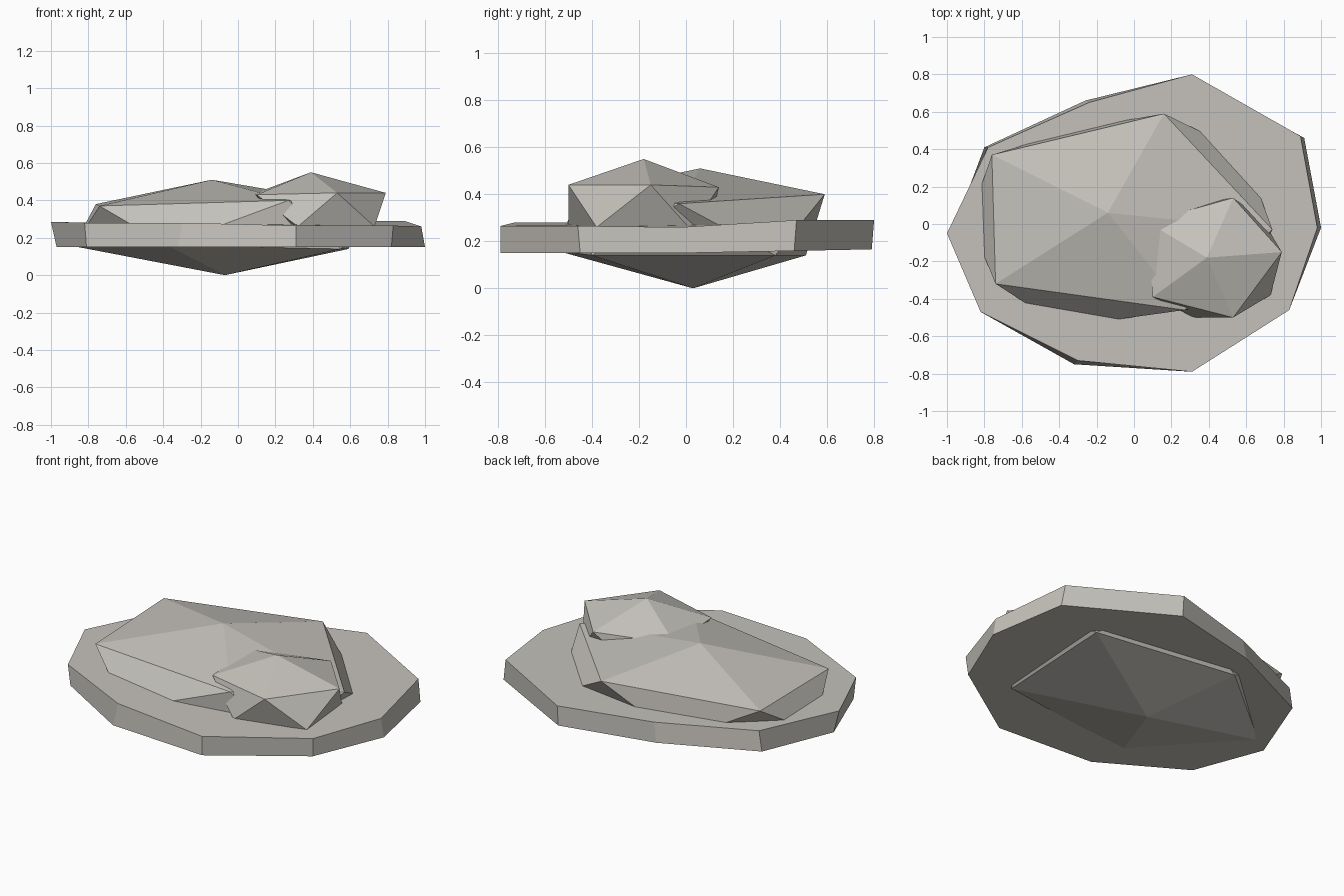
import bpy
import bmesh
from mathutils import Vector

default_cube = bpy.data.objects.get("Cube")
if default_cube:
    bpy.data.objects.remove(default_cube, do_unlink=True)

# One warm grey stone colour for every part
stone = bpy.data.materials.new("warm_grey_stone")
stone.use_nodes = True
stone_colour = (0.56, 0.54, 0.5, 1)
stone.diffuse_color = stone_colour
stone.node_tree.nodes["Principled BSDF"].inputs["Base Color"].default_value = stone_colour


def finish(name, bm):
    """Turn a bmesh into a flat-shaded stone object."""
    bmesh.ops.recalc_face_normals(bm, faces=bm.faces)
    mesh = bpy.data.meshes.new(name)
    bm.to_mesh(mesh)
    bm.free()
    mesh.materials.append(stone)
    part = bpy.data.objects.new(name, mesh)
    bpy.context.collection.objects.link(part)
    return part


def add_ring(bm, points):
    return [bm.verts.new(Vector(point)) for point in points]


def make_rock(name, top, upper, lower, bottom):
    """Irregular twenty-sided rock: two staggered rings of five and two tips.
    Each lower point sits between its upper point and the following one."""
    bm = bmesh.new()
    top_tip, bottom_tip = add_ring(bm, (top, bottom))
    high, low = add_ring(bm, upper), add_ring(bm, lower)
    count = len(high)
    for i in range(count):
        following = (i + 1) % count
        bm.faces.new((top_tip, high[i], high[following]))
        bm.faces.new((high[i], low[i], high[following]))
        bm.faces.new((high[following], low[i], low[following]))
        bm.faces.new((bottom_tip, low[following], low[i]))
    return finish(name, bm)


def make_slab(name, upper, lower):
    """Uneven flat slab between two matching outlines."""
    bm = bmesh.new()
    high, low = add_ring(bm, upper), add_ring(bm, lower)
    count = len(high)
    bm.faces.new(high)
    bm.faces.new(low[::-1])
    for i in range(count):
        following = (i + 1) % count
        bm.faces.new((high[i], low[i], low[following], high[following]))
    return finish(name, bm)


# Ten-sided base slab, its underside rising a little towards the back
slab_top = [
    (-1, -.05, .285), (-.82, -.47, .28), (-.3, -.73, .28), (.31, -.79, .265),
    (.83, -.46, .265), (.98, -.02, .26), (.89, .47, .29), (.31, .8, .29),
    (-.24, .65, .28), (-.78, .41, .28),
]
slab_outline = [
    (-.97, -.04), (-.81, -.46), (-.32, -.75), (.31, -.79), (.82, -.45),
    (1, -.02), (.91, .46), (.31, .79), (-.26, .66), (-.8, .41),
]
slab_bottom = [(x, y, .15 + .02 * max(y, 0)) for x, y in slab_outline]
make_slab("base_slab", slab_top, slab_bottom)

# Large rock passing through the slab down to the ground
make_rock(
    "large_rock",
    top=(-.14, .06, .51),
    upper=[(-.76, .37, .38), (-.74, -.32, .37), (.27, -.46, .4),
           (.74, -.03, .36), (.16, .59, .4)],
    lower=[(-.88, .02, .155), (-.38, -.55, .16), (.55, -.4, .14),
           (.59, .38, .14), (-.3, .51, .14)],
    bottom=(-.07, .03, 0),
)

# Small rock resting on the front of the large one
make_rock(
    "small_rock",
    top=(.39, -.18, .55),
    upper=[(.53, .14, .43), (.07, .01, .43), (.1, -.39, .43),
           (.53, -.5, .44), (.79, -.15, .44)],
    lower=[(.3, .1, .26), (.18, -.2, .26), (.32, -.5, .26),
           (.73, -.38, .26), (.69, .02, .25)],
    bottom=(.42, -.18, .2),
)
